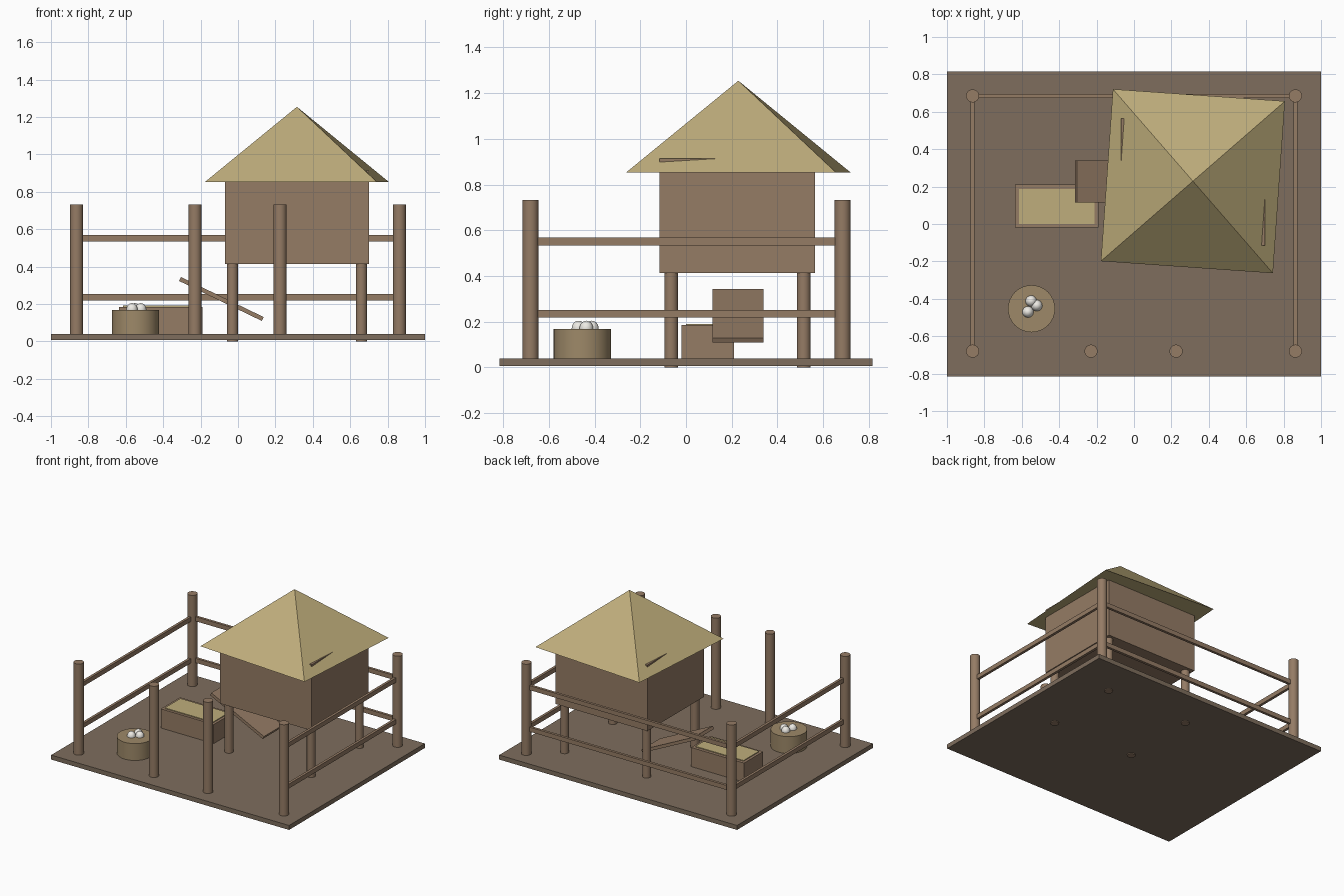
import bpy
from math import radians

if "Cube" in bpy.data.objects:
    bpy.data.objects.remove(bpy.data.objects["Cube"])


def material(name, rgb):
    m = bpy.data.materials.new(name)
    m.diffuse_color = (*rgb, 1)
    m.use_nodes = True
    m.node_tree.nodes["Principled BSDF"].inputs["Base Color"].default_value = m.diffuse_color
    return m


WOOD = material("wood", (0.30, 0.20, 0.13))
EARTH = material("earth", (0.21, 0.155, 0.11))
STRAW = material("straw", (0.52, 0.42, 0.20))
WICKER = material("wicker", (0.34, 0.25, 0.14))
EGG = material("eggshell", (0.85, 0.83, 0.78))


def finish(name, mat):
    o = bpy.context.object
    o.name = name
    o.data.materials.append(mat)
    return o


def box(name, lo, hi, mat, tilt=0):
    bpy.ops.mesh.primitive_cube_add(size=1, location=[(a + b) / 2 for a, b in zip(lo, hi)],
                                    rotation=(0, tilt, 0))
    bpy.context.object.scale = [b - a for a, b in zip(lo, hi)]
    return finish(name, mat)


def cylinder(name, x, y, z0, z1, r, mat, sides=24):
    bpy.ops.mesh.primitive_cylinder_add(vertices=sides, radius=r, depth=z1 - z0,
                                        location=(x, y, (z0 + z1) / 2))
    o = finish(name, mat)
    bpy.ops.object.shade_smooth_by_angle(angle=radians(30))
    return o


# Ground slab
box("yard_base", (-1, -0.815, 0.006), (1, 0.815, 0.04), EARTH)

# Fence posts: four corners plus two gate posts
PX, PF, PB = 0.863, -0.68, 0.685
for x, y in [(-PX, PF), (PX, PF), (-PX, PB), (PX, PB), (-0.23, PF), (0.225, PF)]:
    cylinder("fence_post", x, y, 0.035, 0.733, 0.035, WOOD)

# Fence rails on the back and both sides, front left open
for z in (0.235, 0.551):
    z0, z1 = z - 0.017, z + 0.017
    box("back_rail", (-PX, PB - 0.01, z0), (PX, PB + 0.01, z1), WOOD)
    for x in (-PX, PX):
        box("side_rail", (x - 0.01, PF, z0), (x + 0.01, PB, z1), WOOD)

# Raised coop on four legs
box("coop_body", (-0.07, -0.115, 0.413), (0.70, 0.565, 0.914), WOOD)
for x in (-0.03, 0.66):
    for y in (-0.065, 0.515):
        cylinder("coop_leg", x, y, 0, 0.43, 0.03, WOOD)

# Pyramid thatched roof, slightly twisted
bpy.ops.mesh.primitive_cone_add(vertices=4, radius1=0.652, depth=0.402,
                                location=(0.315, 0.229, 1.053),
                                rotation=(0, 0, radians(41)))
finish("thatched_roof", STRAW)

# Sloping ramp
box("ramp", (-0.335, 0.115, 0.215), (0.157, 0.34, 0.238), WOOD, tilt=0.45)

# Nest box with straw
box("nest_box", (-0.635, -0.02, 0.035), (-0.19, 0.21, 0.185), WOOD)
box("nest_straw", (-0.615, 0.0, 0.10), (-0.21, 0.187, 0.191), STRAW)

# Basket of eggs
cylinder("basket", -0.548, -0.453, 0.035, 0.168, 0.126, WICKER, 32)
for x, y in [(-0.55, -0.412), (-0.52, -0.436), (-0.567, -0.47)]:
    bpy.ops.mesh.primitive_uv_sphere_add(segments=24, ring_count=12, radius=0.03,
                                         location=(x, y, 0.17))
    bpy.context.object.scale = (1, 1, 1.15)
    finish("egg", EGG)
    bpy.ops.object.shade_smooth()
